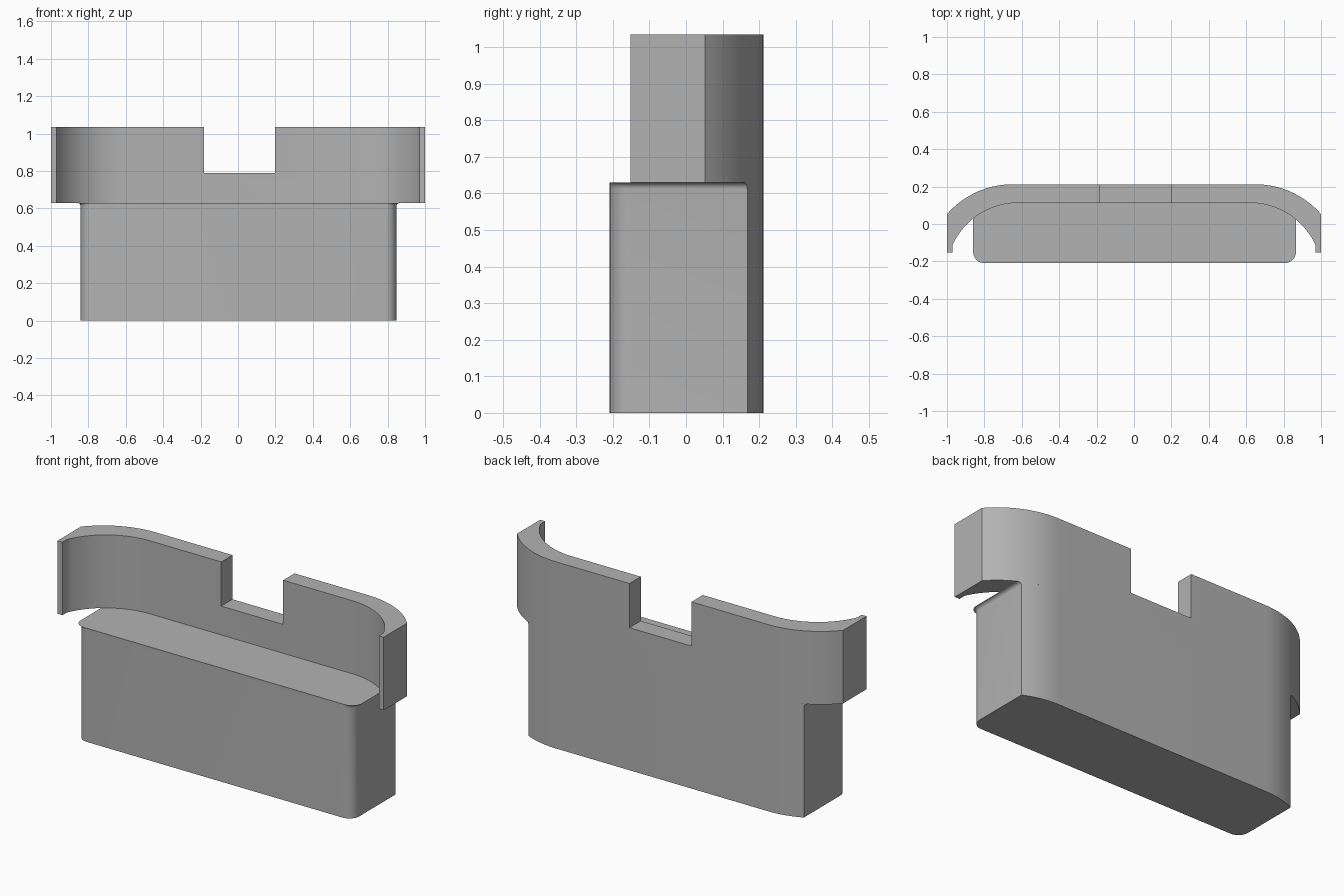
import bpy, bmesh, math

if "Cube" in bpy.data.objects:
    bpy.data.objects.remove(bpy.data.objects["Cube"], do_unlink=True)

grey = bpy.data.materials.new("plain_grey")
grey.use_nodes = True
colour = (0.45, 0.45, 0.45, 1)
grey.diffuse_color = colour
grey.node_tree.nodes["Principled BSDF"].inputs["Base Color"].default_value = colour

SEAT_Z, NOTCH_Z, TOP_Z = 0.63, 0.79, 1.035
BACK_Y, FRONT_Y = 0.212, -0.209


def shoulder(x0, y0, radius, x1, steps=20):
    """Arc that leaves a straight edge at (x0, y0) and falls away to x1."""
    end = math.asin((x1 - x0) / radius)
    return [(x0 + radius * math.sin(end * i / steps),
             y0 - radius * (1 - math.cos(end * i / steps))) for i in range(steps + 1)]


def mirror(points):
    return [(-x, y) for x, y in reversed(points)]


def loft(name, rings):
    """Solid through equal-length rings, each given as (outline, z)."""
    bm = bmesh.new()
    loops = [[bm.verts.new((x, y, z)) for x, y in pts] for pts, z in rings]
    for low, high in zip(loops, loops[1:]):
        for i in range(len(low)):
            j = (i + 1) % len(low)
            bm.faces.new((low[i], low[j], high[j], high[i]))
    bm.faces.new(loops[0])
    bm.faces.new(loops[-1])
    bmesh.ops.recalc_face_normals(bm, faces=bm.faces)
    mesh = bpy.data.meshes.new(name)
    bm.to_mesh(mesh)
    bm.free()
    mesh.materials.append(grey)
    obj = bpy.data.objects.new(name, mesh)
    bpy.context.collection.objects.link(obj)
    return obj


def finish(obj):
    bpy.ops.object.select_all(action="DESELECT")
    obj.select_set(True)
    bpy.context.view_layer.objects.active = obj
    bpy.ops.object.shade_smooth_by_angle(angle=math.radians(30))


def body_half(width, corner=0.06, steps=8):
    """Half outline from the back shoulder to the rounded front corner."""
    half = shoulder(0.65, BACK_Y, 0.463, width)
    for i in range(steps + 1):
        a = math.pi / 2 * i / steps
        half.append((width - corner + corner * math.cos(a),
                     FRONT_Y + corner - corner * math.sin(a)))
    return half


def body_outline(flare):
    return body_half(0.848 + flare) + mirror(body_half(0.842 + flare))


# Lower body, with a small fillet flaring out under the wings
fillet = 0.018
rings = [(body_outline(0), 0)]
for k in range(7):
    a = math.pi / 2 * k / 6
    rings.append((body_outline(fillet * (1 - math.cos(a))),
                  SEAT_Z - fillet + fillet * math.sin(a)))
finish(loft("lower_body", rings))

# Curved back wall whose ends wrap forward as wings
outer = shoulder(0.65, BACK_Y, 0.463, 1.0) + [(1.0, -0.152)]
inner = shoulder(0.62, 0.113, 0.385, 0.97) + [(0.97, -0.152)]
wall_outline = outer + inner[::-1] + mirror(inner[::-1]) + mirror(outer)
wall = loft("curved_back_wall", [(wall_outline, SEAT_Z), (wall_outline, TOP_Z)])

# Notch through the top of the wall
left, right = -0.182, 0.198
box = [(left, 0), (right, 0), (right, 0.4), (left, 0.4)]
cutter = loft("notch_cutter", [(box, NOTCH_Z), (box, TOP_Z + 0.2)])
cutter.hide_render = True
cutter.hide_set(True)
cut = wall.modifiers.new("notch", "BOOLEAN")
cut.operation = "DIFFERENCE"
cut.solver = "EXACT"
cut.object = cutter
bpy.context.view_layer.objects.active = wall
bpy.ops.object.modifier_apply(modifier=cut.name)
bpy.data.objects.remove(cutter, do_unlink=True)
finish(wall)
